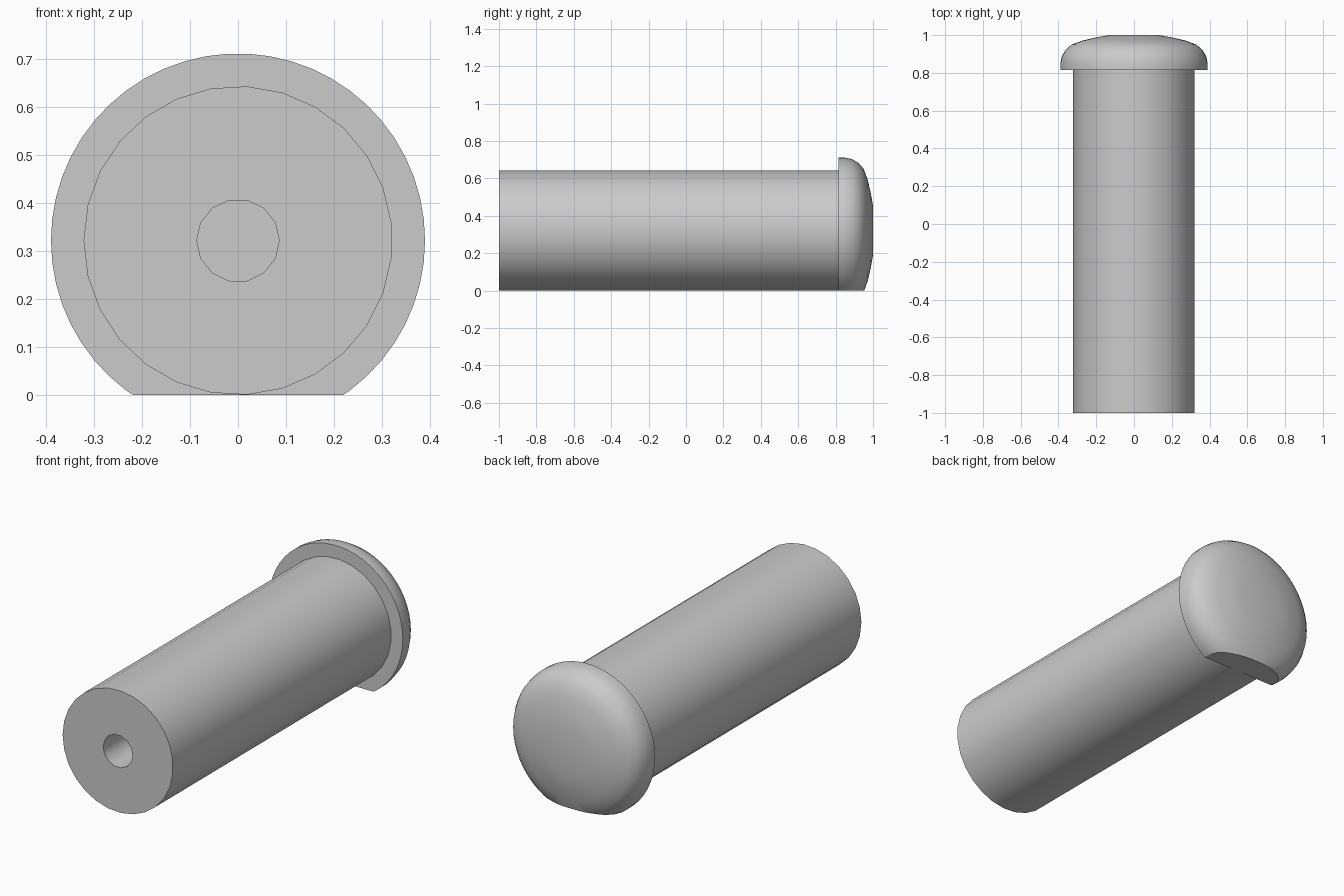
import bpy, bmesh, math
from mathutils import Vector

cube = bpy.data.objects.get("Cube")
if cube:
    bpy.data.objects.remove(cube, do_unlink=True)

AXIS_Z = 0.322

grey = bpy.data.materials.new("plain grey")
grey.use_nodes = True
colour = (0.6, 0.6, 0.6, 1)
grey.diffuse_color = colour
grey.node_tree.nodes["Principled BSDF"].inputs["Base Color"].default_value = colour


def ring(bm, radius, y, sides):
    """Ring of vertices around the y axis, starting on the -x side."""
    angles = [math.pi - i * math.tau / sides for i in range(sides)]
    return [bm.verts.new((radius * math.cos(a), y, AXIS_Z + radius * math.sin(a)))
            for a in angles]


def bridge(bm, a, b):
    n = len(a)
    for i in range(n):
        j = (i + 1) % n
        bm.faces.new((a[i], a[j], b[j], b[i]))


def finish(bm, name):
    bmesh.ops.recalc_face_normals(bm, faces=bm.faces)
    mesh = bpy.data.meshes.new(name)
    bm.to_mesh(mesh)
    bm.free()
    mesh.materials.append(grey)
    obj = bpy.data.objects.new(name, mesh)
    bpy.context.collection.objects.link(obj)
    bpy.ops.object.select_all(action='DESELECT')
    obj.select_set(True)
    bpy.context.view_layer.objects.active = obj
    bpy.ops.object.shade_smooth_by_angle(angle=math.radians(30))
    return obj


# Shaft with a blind bore in its front end
bm = bmesh.new()
back, front = ring(bm, 0.322, 0.815, 27), ring(bm, 0.322, -1, 27)
mouth, bottom = ring(bm, 0.086, -1, 14), ring(bm, 0.086, 0, 14)
bridge(bm, back, front)
bridge(bm, mouth, bottom)
bm.faces.new(bottom)
bm.faces.new(back)
rim = [e for e in bm.edges if all(v in front for v in e.verts)
       or all(v in mouth for v in e.verts)]
bmesh.ops.triangle_fill(bm, edges=rim, use_beauty=True)
finish(bm, "shaft")

# Domed head, turned from a profile of (radius, y)
profile = [(0.39, 0.815), (0.39, 0.85), (0.382, 0.888), (0.362, 0.922),
           (0.33, 0.95), (0.27, 0.972), (0.2, 0.988), (0.13, 1.0)]
bm = bmesh.new()
rings = [ring(bm, r, y, 54) for r, y in profile]
for a, b in zip(rings, rings[1:]):
    bridge(bm, a, b)
bm.faces.new(rings[0])
bm.faces.new(rings[-1])

# Flat cut under the head
geom = bm.verts[:] + bm.edges[:] + bm.faces[:]
cut = bmesh.ops.bisect_plane(bm, geom=geom, plane_co=Vector((0, 0, 0)),
                             plane_no=Vector((0, 0, 1)), clear_inner=True)
edges = [e for e in cut["geom_cut"] if isinstance(e, bmesh.types.BMEdge)]
bmesh.ops.edgeloop_fill(bm, edges=edges)
finish(bm, "head")
